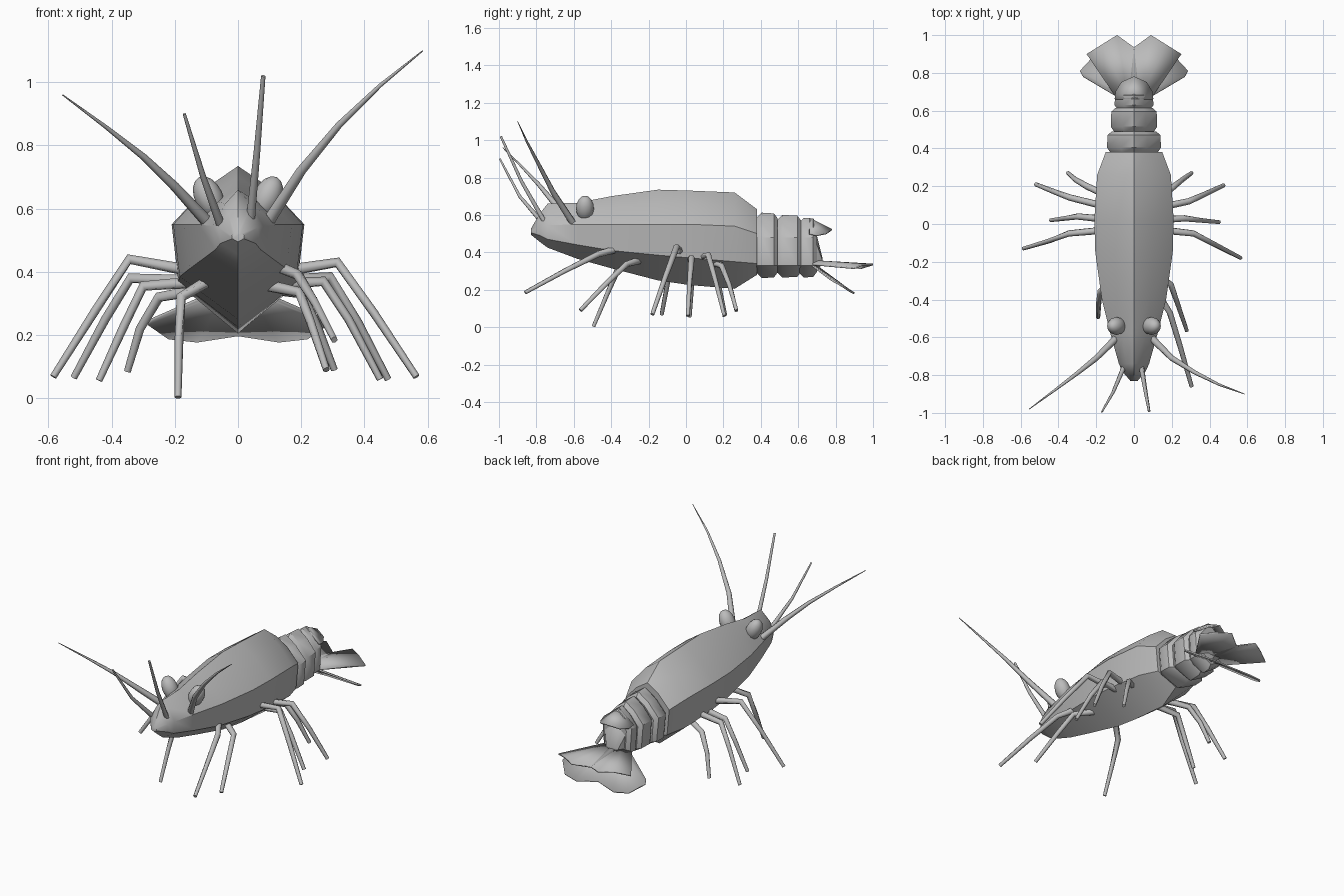
import bpy, bmesh, math
from mathutils import Vector

shell = bpy.data.materials.new("grey shell")
shell.diffuse_color = (0.5, 0.5, 0.5, 1)


def finish(obj, angle=35):
    obj.data.materials.append(shell)
    bpy.ops.object.select_all(action='DESELECT')
    obj.select_set(True)
    bpy.context.view_layer.objects.active = obj
    bpy.ops.object.shade_smooth_by_angle(angle=math.radians(angle))
    return obj


def mesh_object(name, bm, angle=35):
    bmesh.ops.recalc_face_normals(bm, faces=bm.faces)
    me = bpy.data.meshes.new(name)
    bm.to_mesh(me)
    bm.free()
    obj = bpy.data.objects.new(name, me)
    bpy.context.collection.objects.link(obj)
    return finish(obj, angle)


def loft(name, stations, angle=35):
    """Each station: y, ridge z, half width, shoulder z, lower edge z, keel z."""
    bm = bmesh.new()
    rings = []
    for y, top, w, shoulder, lower, keel in stations:
        half = [(0.5 * w, shoulder + 0.62 * (top - shoulder)), (w, shoulder),
                (0.9 * w, lower)]
        pts = [(0, top)] + half + [(0, keel)] + [(-x, z) for x, z in half[::-1]]
        rings.append([bm.verts.new((x, y, z)) for x, z in pts])
    for a, b in zip(rings, rings[1:]):
        for i in range(len(a)):
            j = (i + 1) % len(a)
            bm.faces.new((a[i], a[j], b[j], b[i]))
    bm.faces.new(rings[0])
    bm.faces.new(rings[-1])
    return mesh_object(name, bm, angle)


def tube(name, points, r0, r1, sides=6):
    """Tapered limb along a bent path."""
    pts = [Vector(p) for p in points]
    bm = bmesh.new()
    rings = []
    for i, p in enumerate(pts):
        d = (pts[min(i + 1, len(pts) - 1)] - pts[max(i - 1, 0)]).normalized()
        u = d.cross(Vector((0, 1, 0.3))).normalized()
        v = d.cross(u)
        r = r0 + (r1 - r0) * i / (len(pts) - 1)
        rings.append([bm.verts.new(p + r * (math.cos(t) * u + math.sin(t) * v))
                      for t in (2 * math.pi * k / sides for k in range(sides))])
    for a, b in zip(rings, rings[1:]):
        for i in range(sides):
            j = (i + 1) % sides
            bm.faces.new((a[i], a[j], b[j], b[i]))
    bm.faces.new(rings[0])
    bm.faces.new(rings[-1])
    return mesh_object(name, bm, 65)


# Carapace from snout to rear rim
loft("carapace", [
    (-0.83, 0.525, 0.02, 0.515, 0.505, 0.495),
    (-0.78, 0.61, 0.062, 0.54, 0.49, 0.455),
    (-0.74, 0.66, 0.08, 0.545, 0.47, 0.425),
    (-0.58, 0.665, 0.125, 0.55, 0.44, 0.365),
    (-0.40, 0.70, 0.17, 0.55, 0.41, 0.315),
    (-0.15, 0.735, 0.205, 0.55, 0.385, 0.25),
    (0.02, 0.73, 0.21, 0.55, 0.37, 0.225),
    (0.26, 0.72, 0.195, 0.54, 0.35, 0.205),
    (0.38, 0.63, 0.15, 0.50, 0.34, 0.28)], 40)

# Overlapping abdomen rings
for i, (y0, y1, top, w, keel) in enumerate([
        (0.375, 0.49, 0.612, 0.143, 0.262),
        (0.485, 0.615, 0.60, 0.123, 0.265),
        (0.60, 0.70, 0.585, 0.103, 0.265)]):
    loft(f"abdomen_ring_{i + 1}", [
        (y0, top - 0.03, w - 0.02, 0.47, 0.33, keel + 0.03),
        (y0 + 0.03, top, w, 0.48, 0.33, keel),
        (y1 - 0.02, top - 0.004, w - 0.003, 0.48, 0.33, keel + 0.004),
        (y1, top - 0.03, w - 0.025, 0.47, 0.33, keel + 0.03)], 40)

# Last tail segment narrowing into the fan joint
loft("tail_joint", [(0.66, 0.53, 0.085, 0.46, 0.34, 0.28),
                    (0.70, 0.49, 0.07, 0.44, 0.35, 0.31),
                    (0.73, 0.37, 0.04, 0.355, 0.345, 0.335)])


def plate(name, outline, ridge=()):
    """Thin mirrored plate: fan of triangles from the first point."""
    bm = bmesh.new()
    for side in (1, -1):
        vs = [bm.verts.new((side * x, y, z)) for x, y, z in outline]
        for a, b in zip(vs[1:], vs[2:]):
            bm.faces.new((vs[0], a, b))
    bmesh.ops.remove_doubles(bm, verts=bm.verts, dist=0.0005)
    obj = mesh_object(name, bm, 20)
    mod = obj.modifiers.new("thickness", 'SOLIDIFY')
    mod.thickness = 0.009
    mod.offset = 0
    return obj


# Flared cover plate above the tail joint
plate("tail_cover", [(0, 0.66, 0.58), (0.10, 0.66, 0.50), (0.095, 0.70, 0.49),
                     (0.065, 0.75, 0.50), (0, 0.78, 0.52)])

# Pleated tail fan: upper and lower blades
plate("upper_tail_fan", [(0.03, 0.66, 0.355), (0.10, 0.68, 0.335),
                         (0.25, 0.90, 0.315), (0.17, 0.95, 0.335),
                         (0.09, 1.0, 0.335), (0, 0.935, 0.315),
                         (0, 0.68, 0.355)])
plate("lower_tail_fan", [(0.03, 0.66, 0.345), (0.10, 0.68, 0.325),
                         (0.27, 0.78, 0.25), (0.285, 0.81, 0.235),
                         (0.22, 0.88, 0.19), (0.13, 0.90, 0.18),
                         (0, 0.87, 0.20), (0, 0.68, 0.34)])

# Stalked eyes
for side, name in ((1, "right_eye"), (-1, "left_eye")):
    bpy.ops.mesh.primitive_uv_sphere_add(
        segments=12, ring_count=8, radius=1,
        location=(side * 0.092, -0.54, 0.635),
        rotation=(0, side * math.radians(25), 0), scale=(0.045, 0.048, 0.072))
    eye = bpy.context.object
    eye.name = name
    finish(eye, 60)

# Long and short feelers
tube("right_long_feeler", [(0.09, -0.60, 0.55), (0.20, -0.71, 0.72),
                           (0.32, -0.785, 0.865), (0.45, -0.85, 0.99),
                           (0.585, -0.90, 1.10)], 0.02, 0.002)
tube("left_long_feeler", [(-0.09, -0.60, 0.55), (-0.20, -0.71, 0.67),
                          (-0.30, -0.79, 0.765), (-0.42, -0.88, 0.86),
                          (-0.555, -0.98, 0.96)], 0.02, 0.002)
tube("right_short_feeler", [(0.04, -0.76, 0.57), (0.06, -0.88, 0.78),
                            (0.08, -0.99, 1.02)], 0.014, 0.007)
tube("left_short_feeler", [(-0.055, -0.76, 0.55), (-0.11, -0.89, 0.70),
                           (-0.17, -0.995, 0.90)], 0.014, 0.005)

# Walking legs, four on each side: hip, knee, shin, tip
for name, *path in [
        ("right_leg_1", (0.13, -0.03, 0.40), (0.315, -0.05, 0.43), (0.43, -0.11, 0.27), (0.565, -0.18, 0.068)),
        ("right_leg_2", (0.10, 0.02, 0.36), (0.27, 0.03, 0.37), (0.35, 0.02, 0.25), (0.45, 0.01, 0.06)),
        ("right_leg_3", (0.10, 0.08, 0.37), (0.29, 0.12, 0.385), (0.38, 0.16, 0.24), (0.475, 0.205, 0.06)),
        ("right_leg_4", (0.08, 0.12, 0.35), (0.20, 0.19, 0.33), (0.25, 0.23, 0.23), (0.305, 0.27, 0.09)),
        ("left_leg_1", (-0.13, -0.03, 0.40), (-0.345, -0.05, 0.44), (-0.45, -0.09, 0.28), (-0.585, -0.13, 0.068)),
        ("left_leg_2", (-0.10, 0.02, 0.37), (-0.30, 0.04, 0.355), (-0.365, 0.03, 0.22), (-0.44, 0.02, 0.056)),
        ("left_leg_3", (-0.10, 0.08, 0.37), (-0.34, 0.14, 0.38), (-0.42, 0.17, 0.25), (-0.52, 0.21, 0.065)),
        ("left_leg_4", (-0.08, 0.12, 0.35), (-0.25, 0.20, 0.32), (-0.31, 0.235, 0.22), (-0.35, 0.27, 0.085)),
        # Forward-reaching legs
        ("right_front_leg", (0.12, -0.36, 0.42), (0.19, -0.47, 0.39), (0.245, -0.65, 0.30), (0.305, -0.86, 0.185)),
        ("right_reaching_leg", (0.08, -0.24, 0.36), (0.195, -0.32, 0.335), (0.23, -0.42, 0.24), (0.28, -0.565, 0.09)),
        ("left_reaching_leg", (-0.08, -0.27, 0.38), (-0.18, -0.36, 0.32), (-0.187, -0.42, 0.18), (-0.19, -0.495, 0.003))]:
    tube(name, path, 0.02, 0.011)
